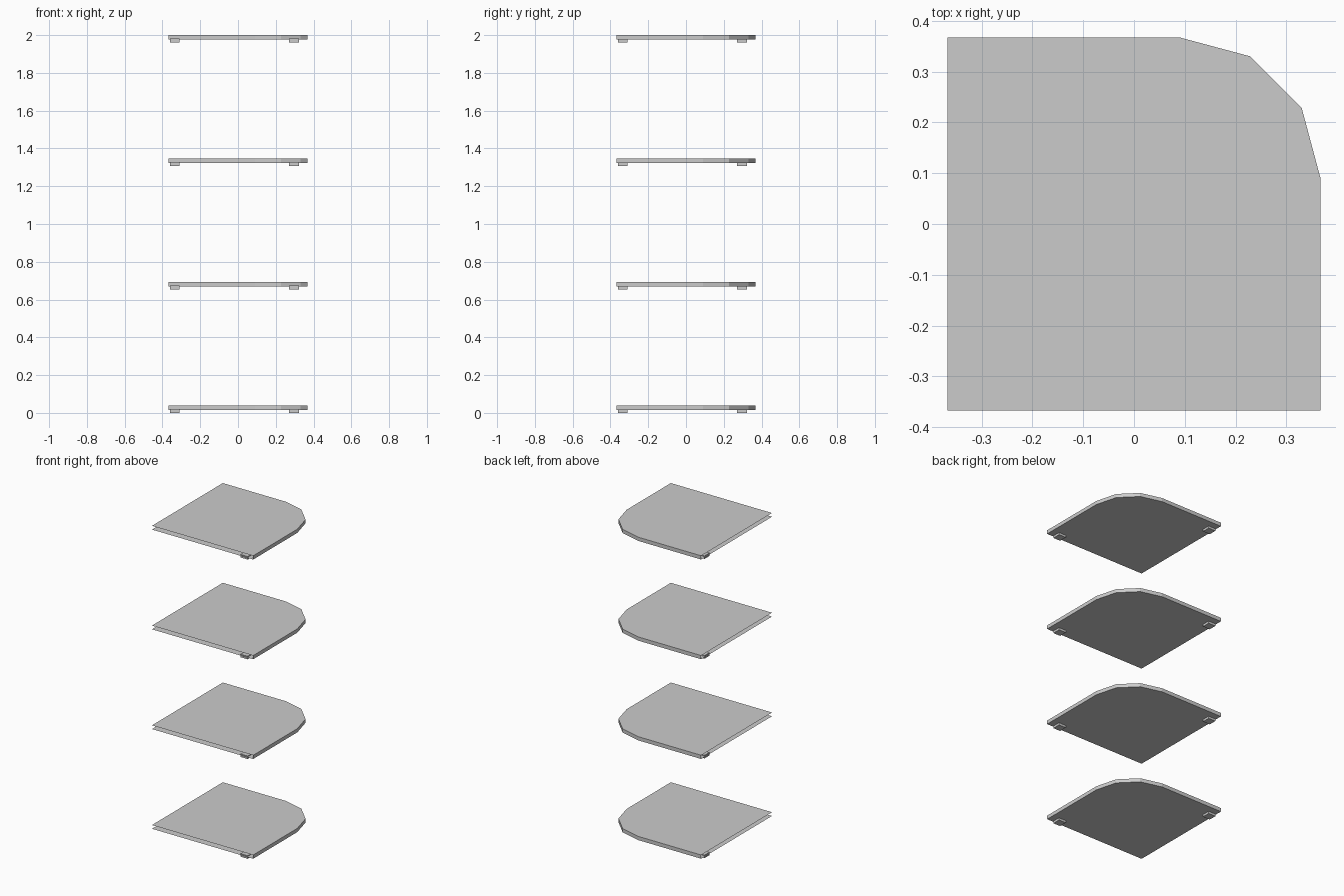
import bpy, bmesh, math

if "Cube" in bpy.data.objects:
    bpy.data.objects.remove(bpy.data.objects["Cube"])

HALF = 0.367          # half width of a shelf
CENTRE, RADIUS = 0.09, 0.277   # rounded corner
THICK_LOW, THICK_TOP = 0.0145, 0.039
STEP = (2.0 - THICK_TOP) / 3


def make_object(name, bm, z):
    mesh = bpy.data.meshes.new(name)
    bm.to_mesh(mesh)
    bm.free()
    obj = bpy.data.objects.new(name, mesh)
    obj.location.z = z
    bpy.context.collection.objects.link(obj)
    return obj


def shelf(name, z):
    # Outline runs from the front right corner round the arc to the back left
    outline = [(HALF, -HALF)]
    for i in range(4):
        a = math.radians(30 * i)
        outline.append((CENTRE + RADIUS * math.cos(a), CENTRE + RADIUS * math.sin(a)))
    outline += [(-HALF, HALF), (-HALF, -HALF)]
    bm = bmesh.new()
    low = [bm.verts.new((x, y, THICK_LOW)) for x, y in outline]
    top = [bm.verts.new((x, y, THICK_TOP)) for x, y in outline]
    bm.faces.new(top)
    bm.faces.new(low[::-1])
    # Rim on the exposed edges only; the two wall edges stay open
    for i in range(5):
        bm.faces.new((low[i], low[i + 1], top[i + 1], top[i]))
    make_object(name, bm, z)


def bracket(name, x, y, z):
    # Small square block poking out under the panel
    bm = bmesh.new()
    bmesh.ops.create_cube(bm, size=1)
    bmesh.ops.scale(bm, vec=(0.052, 0.052, 0.02), verts=bm.verts)
    bmesh.ops.translate(bm, vec=(x, y, 0.01), verts=bm.verts)
    make_object(name, bm, z)


# Four shelves, each with a bracket near both wall ends
for n in range(4):
    z = n * STEP
    shelf(f"shelf_{n + 1}", z)
    bracket(f"front_bracket_{n + 1}", 0.297, -0.335, z)
    bracket(f"left_bracket_{n + 1}", -0.335, 0.297, z)
